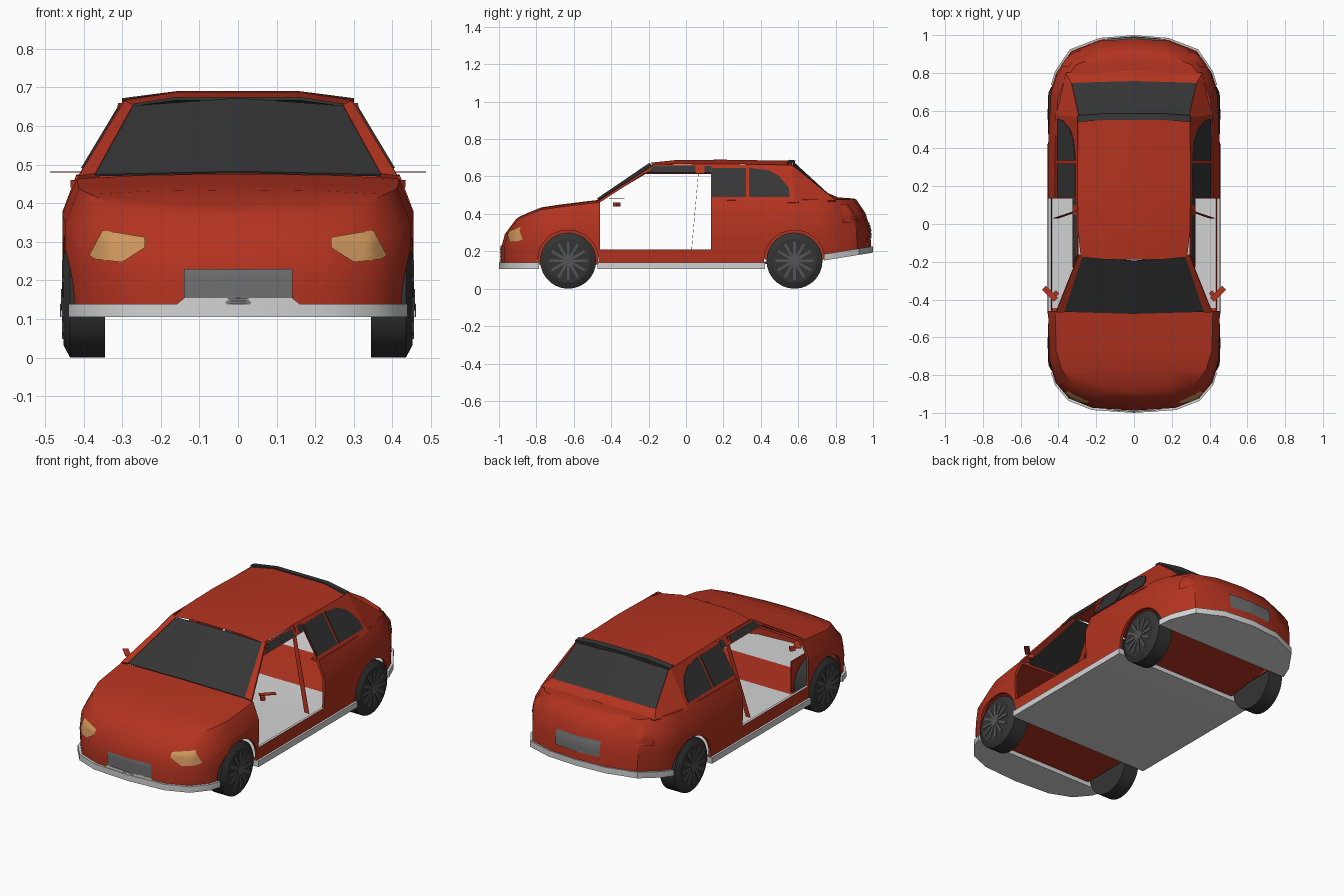
import bpy, bmesh, math
from mathutils import Vector, Matrix
from mathutils.bvhtree import BVHTree

cube = bpy.data.objects.get("Cube")
if cube:
    bpy.data.objects.remove(cube, do_unlink=True)


def material(name, r, g, b):
    m = bpy.data.materials.new(name)
    m.use_nodes = True
    m.diffuse_color = (r, g, b, 1)
    m.node_tree.nodes["Principled BSDF"].inputs["Base Color"].default_value = (r, g, b, 1)
    return m


RED = material("red paint", .45, .033, .014)
LIGHT = material("light trim", .65, .65, .65)
GLASS = material("dark glass", .036, .036, .036)
TYRE = material("black rubber", .034, .034, .034)
RIM = material("rim grey", .09, .09, .09)
PLATE = material("plate grey", .16, .16, .16)
LAMP = material("amber lamp", .62, .31, .11)


def finish(name, bm, *mats, smooth=None):
    bmesh.ops.remove_doubles(bm, verts=bm.verts, dist=.0005)
    bmesh.ops.recalc_face_normals(bm, faces=bm.faces)
    mesh = bpy.data.meshes.new(name)
    bm.to_mesh(mesh)
    bm.free()
    ob = bpy.data.objects.new(name, mesh)
    bpy.context.collection.objects.link(ob)
    for m in mats:
        mesh.materials.append(m)
    if smooth:
        shade(ob, smooth)
    return ob


def shade(ob, angle):
    bpy.ops.object.select_all(action='DESELECT')
    ob.select_set(True)
    bpy.context.view_layer.objects.active = ob
    bpy.ops.object.shade_smooth_by_angle(angle=math.radians(angle))


def loft(name, rings, *mats, closed=True):
    bm = bmesh.new()
    rows = [[bm.verts.new(p) for p in ring] for ring in rings]
    n = len(rings[0])
    for a, b in zip(rows, rows[1:]):
        for k in range(n if closed else n - 1):
            j = (k + 1) % n
            bm.faces.new((a[k], a[j], b[j], b[k]))
    return finish(name, bm, *mats)


def box(name, lo, hi, mat, turn=0):
    bm = bmesh.new()
    lo, hi = Vector(lo), Vector(hi)
    bmesh.ops.create_cube(bm, size=1, matrix=Matrix.Translation((lo + hi) / 2)
                          @ Matrix.Rotation(turn, 4, 'Z')
                          @ Matrix.Diagonal((*(hi - lo), 1)))
    return finish(name, bm, mat)


def block(half, y0, y1, z0, z1):
    # cutter centred on the car's middle plane
    return box("cutter", (-half, y0, z0), (half, y1, z1), RED)


def panel(name, polys, mat, thick=.006):
    # thin sheet, mirrored to both sides
    bm = bmesh.new()
    for poly in polys:
        for s in (1, -1):
            bm.faces.new([bm.verts.new((s * x, y, z)) for x, y, z in poly])
    ob = finish(name, bm, mat)
    sol = ob.modifiers.new("thickness", 'SOLIDIFY')
    sol.thickness, sol.offset = thick, 0


def cylinder(bm, radius, x0, x1, y, z, segs=28, r2=None):
    mat = Matrix.Translation(((x0 + x1) / 2, y, z)) @ Matrix.Rotation(math.pi / 2, 4, 'Y')
    bmesh.ops.create_cone(bm, cap_ends=True, segments=segs, radius1=radius,
                          radius2=r2 or radius, depth=x1 - x0, matrix=mat)


def carve(ob, cutters):
    for c in cutters:
        mod = ob.modifiers.new("cut", 'BOOLEAN')
        mod.operation, mod.solver, mod.object = 'DIFFERENCE', 'EXACT', c
    deps = bpy.context.evaluated_depsgraph_get()
    mesh = bpy.data.meshes.new_from_object(ob.evaluated_get(deps))
    ob.modifiers.clear()
    ob.data = mesh
    for c in cutters:
        bpy.data.objects.remove(c, do_unlink=True)


# Half outline in plan, nose to tail
PLAN = [(0, -1), (.22, -.985), (.345, -.935), (.415, -.85), (.448, -.74), (.455, -.46), (.455, 0),
        (.455, .42), (.44, .72), (.412, .81), (.335, .925), (.18, .985), (0, 1)]
# Levels of the lower body: height share, width, nose reach, tail reach
LEVELS = [(0, .985, .988, .99), (.4, 1, .988, .985), (.72, 1, .968, .96), (1, .92, .91, .91)]
TOPLINE = [(-1, .35), (-.91, .37), (-.78, .422), (-.46, .468), (1, .478)]


def rise(y):
    return max(0, (y - .45) * .16)


def top_z(y):
    for (y0, z0), (y1, z1) in zip(TOPLINE, TOPLINE[1:]):
        if y <= y1:
            return z0 + (z1 - z0) * (y - y0) / (y1 - y0)


def body_ring(x, y, skin=0):
    half = []
    for t, fx, nose, tail in LEVELS:
        yy = y * (nose if y < 0 else tail)
        low, high = .13 + rise(yy) + skin, top_z(yy) - skin
        half.append((x * fx * (1 - 2.5 * skin), yy * (1 - 1.6 * skin), low + (high - low) * t))
    tx, ty, tz = half[-1]
    half.append((tx * .6, ty, tz + .02 * x))
    return half + [(0, ty, tz + .028 * x)] + [(-a, b, c) for a, b, c in reversed(half)]


body = loft("body", [body_ring(x, y) for x, y in PLAN], RED, LIGHT)
hollow = loft("cutter", [body_ring(x, y, .012) for x, y in PLAN], RED)
lower_trim = loft("bumpers_and_floor", [
    [(s * x * 1.012, y, .105 + rise(y) + h) for s, h in ((1, 0), (1, .034), (-1, .034), (-1, 0))]
    for x, y in PLAN], LIGHT)

# Hollow the body, cut the wheel arches, door openings and cabin
AXLES = (-.63, .58)
cutters = [hollow]
for y in AXLES:
    for s in (1, -1):
        bm = bmesh.new()
        cylinder(bm, .163, .335, .6, y, .15)
        bm.transform(Matrix.Scale(s, 4, (1, 0, 0)))
        cutters.append(finish("cutter", bm, RED))
cutters += [block(.6, -.46, .135, .21, .9), block(.37, -.455, .72, .3, .8)]
carve(body, cutters)
carve(lower_trim, [block(.6, y - .157, y + .157, 0, .3) for y in AXLES])
# The floor is light except between the wheels
for f in body.data.polygons:
    c = f.center
    between = any(abs(c.y - y) < .15 for y in AXLES)
    f.material_index = 1 if f.normal.z > .9 and c.z < .25 and not between else 0
shade(body, 32)
shade(lower_trim, 32)
for y, end in zip(AXLES, ("front", "rear")):
    for s, hand in ((1, "left"), (-1, "right")):
        box(f"{end}_{hand}_wheel_housing", (s * .335 - .003, y - .16, .135 + rise(y)),
            (s * .335 + .003, y + .16, .315), RED)


def side(y, z, out=0):
    # point on the sloping side of the cabin
    return (.408 - (z - .475) * .6 + out, y, z)


# Cabin
roof = loft("roof", [[(-e, y, ze), (-.16, y - .012, zm), (.16, y - .012, zm), (e, y, ze)]
                     for y, e, ze, zm in ((-.175, .282, .655, .674), (-.05, .295, .667, .687),
                                          (.2, .3, .668, .69), (.57, .296, .66, .684))],
            RED, closed=False)
shade(roof, 32)
panel("windscreen", [[(0, -.474, .48), (.37, -.464, .472), (.272, -.168, .65),
                      (0, -.195, .67)]], GLASS)
panel("front_pillars", [[(.37, -.464, .472), (.413, -.464, .466), (.294, -.165, .66),
                         (.272, -.168, .65)]], RED, .012)
panel("door_rails", [[side(-.23, .615), side(-.165, .662), side(.14, .665), side(.14, .615)]], RED)
panel("rail_glass", [[side(a, .62, .004), side(b, .655, .004), side(d, .655, .004),
                      side(d, .62, .004)] for a, b, d in ((-.21, -.17, .05), (.1, .1, .135))],
      GLASS, .004)
panel("rear_quarters", [
    [side(.135, .46), side(.58, .46), side(.565, .66), side(.135, .666)],
    [side(.58, .46), (.36, .8, .47), (.33, .745, .505), (.29, .57, .657), side(.565, .66)],
    [(.33, .745, .505), (.36, .8, .47), (0, .81, .486), (0, .755, .51)]], RED)
panel("rear_side_windows", [
    [side(.14, .49, .005), side(.32, .49, .005), side(.32, .645, .005), side(.14, .645, .005)],
    [side(.337, .49, .005), side(.555, .49, .005), side(.55, .535, .005), side(.5, .6, .005),
     side(.44, .632, .005), side(.337, .645, .005)]], GLASS)
panel("rear_window", [[(0, .755, .51), (.33, .745, .505), (.29, .57, .655), (0, .575, .675)]],
      GLASS)
panel("middle_pillars", [[(.43, .03, .21), (.4, .03, .21), (.285, .07, .66), (.31, .07, .66)]],
      RED, .0015)
loft("rear_spoiler", [[(x, .55 + d, z), (x, .585 + d, z - .004), (x, .58 + d, z - .028),
                       (x, .55 + d, z - .024)]
                      for x, d, z in ((-.3, -.01, .672), (-.16, 0, .69), (.16, 0, .69),
                                      (.3, -.01, .672))], GLASS)

# Lamps and plates laid onto the body
tree = BVHTree.FromPolygons([v.co for v in body.data.vertices],
                            [p.vertices for p in body.data.polygons])


def decal(name, pts, start, ray, mat, both=False, lift=.006):
    start, ray = Vector(start), Vector(ray)
    bm = bmesh.new()
    verts = [bm.verts.new((u, 0, v) if ray.y else (0, u, v)) for u, v in pts]
    bmesh.ops.poke(bm, faces=[bm.faces.new(verts)])
    bmesh.ops.subdivide_edges(bm, edges=bm.edges, cuts=3, use_grid_fill=True)
    for v in list(bm.verts):
        hit = tree.ray_cast(v.co + start, ray)[0]
        if hit:
            v.co = hit - ray * lift
        else:
            bm.verts.remove(v)
    if both:
        bmesh.ops.mirror(bm, geom=bm.verts[:] + bm.edges[:] + bm.faces[:], axis='X',
                         merge_dist=-1)
    return finish(name, bm, mat, smooth=30)


def rect(w, z0, z1, w2=None):
    return [(-w, z0), (w, z0), (w2 or w, z1), (-(w2 or w), z1)]


FRONT = (.0007, -2, 0), (0, 1, 0)
BACK = (.0007, 2, 0), (0, -1, 0)
SIDE = (2, 0, 0), (-1, 0, 0)
decal("headlights", [(.385, .265), (.35, .33), (.24, .312), (.24, .285), (.3, .247), (.37, .255)],
      *FRONT, LAMP, True)
decal("front_grille", rect(.14, .153, .23), *FRONT, PLATE)
decal("grille_lip", rect(.16, .138, .154, .14), *FRONT, LIGHT, lift=.009)
decal("rear_plate", rect(.14, .27, .355), *BACK, PLATE)
decal("tail_lights", [(.83, .45), (.87, .45), (.925, .36), (.84, .35)], *SIDE, RED, True, .009)

# Wheels
for y, end in zip(AXLES, ("front", "rear")):
    for s, hand in ((1, "left"), (-1, "right")):
        flip = Matrix.Scale(s, 4, (1, 0, 0))
        bm = bmesh.new()
        cylinder(bm, .15, .345, .435, y, .15)
        cylinder(bm, .15, .435, .452, y, .15, r2=.118)
        bm.transform(flip)
        finish(f"{end}_{hand}_tyre", bm, TYRE, smooth=25)
        bm = bmesh.new()
        cylinder(bm, .028, .44, .458, y, .15, 12)
        for k in range(12):
            turn = Matrix.Translation((.452, y, .15)) @ Matrix.Rotation(k * math.tau / 12, 4, 'X')
            bmesh.ops.create_cube(bm, size=1, matrix=turn @ Matrix.Translation((0, 0, .06))
                                  @ Matrix.Diagonal((.007, .014, .085, 1)))
        bm.transform(flip)
        finish(f"{end}_{hand}_rim", bm, RIM)

# Mirrors
for s, hand in ((1, "left"), (-1, "right")):
    for part, cx, w, z, h in (("cap", .445, .045, .479, .003), ("base", .415, .012, .44, .02)):
        box(f"{hand}_mirror_{part}", (s * cx - w, -.385, z), (s * cx + w, -.355, z + h), RED,
            s * math.radians(45))
